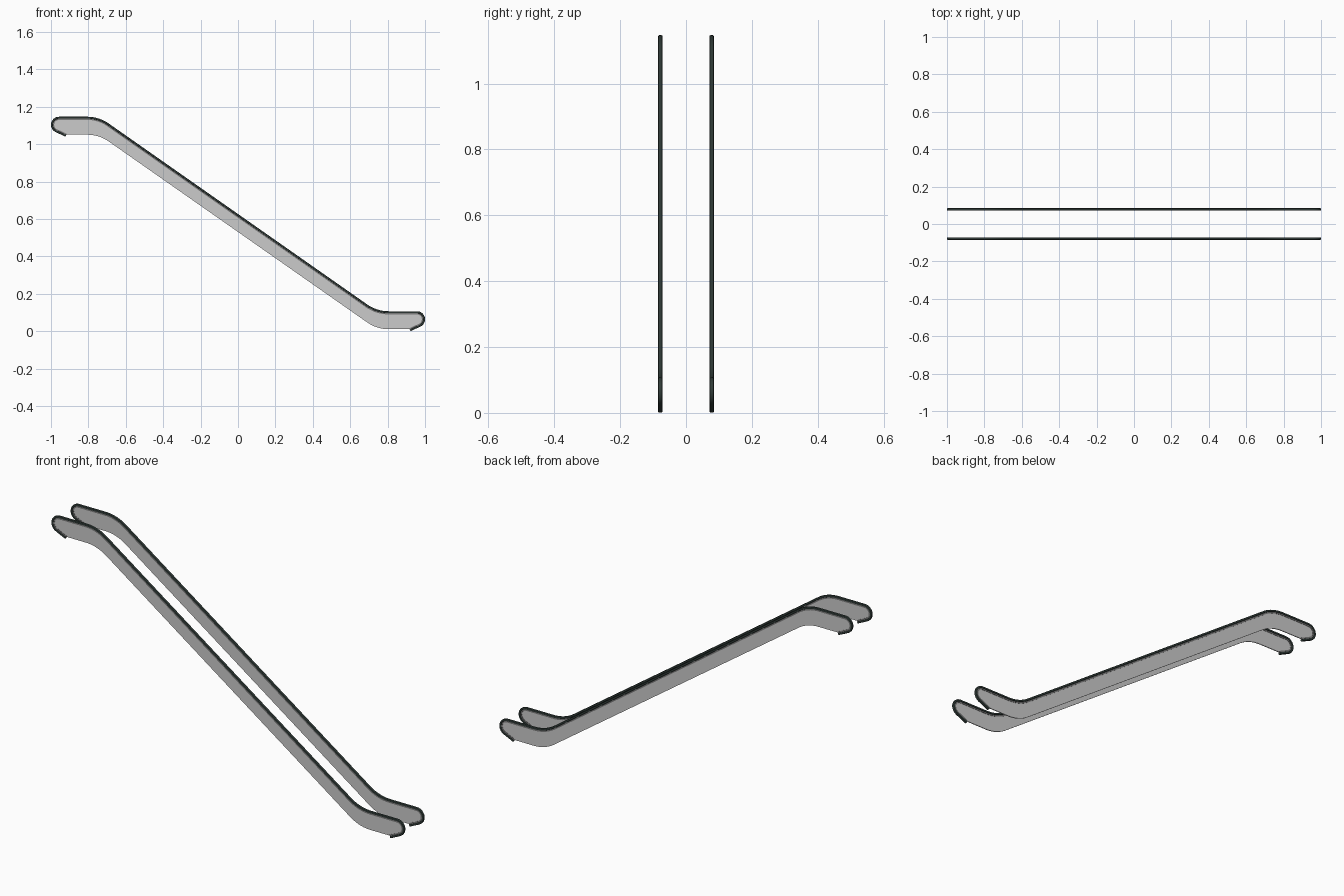
import bpy, bmesh
from math import radians, sin, cos, tan, atan2
from mathutils import Vector

if "Cube" in bpy.data.objects:
    bpy.data.objects.remove(bpy.data.objects["Cube"])

Y = 0.078                       # side offset of each balustrade
TOP, LOW = 1.147, 0.107         # handrail heights at the two landings
BEND_X, BEND_R = 0.743, 0.2
END_X, END_R, TAIL = 0.957, 0.043, 0.058
DEPTH = 0.096                   # vertical depth of panel below rail top


def material(name, color):
    m = bpy.data.materials.new(name)
    m.diffuse_color = color
    m.use_nodes = True
    m.node_tree.nodes["Principled BSDF"].inputs["Base Color"].default_value = m.diffuse_color
    return m


def bends(z_high, z_low, n=10):
    """Rounded upper and lower bends, listed left to right."""
    a = atan2(z_high - z_low, 2 * BEND_X)
    t = BEND_R * tan(a / 2)
    up = [Vector((-BEND_X - t + BEND_R * sin(a * i / n),
                  z_high - BEND_R + BEND_R * cos(a * i / n))) for i in range(n + 1)]
    mid = (z_high + z_low) / 2
    return up + [Vector((-p.x, 2 * mid - p.y)) for p in reversed(up)]


def end_loop(side, z, n=16):
    """Rounded end from the top round to the tucked-under tail."""
    c = Vector((0, z - END_R))
    pts = []
    for i in range(n + 1):
        a = radians(155 * i / n)
        pts.append(Vector((side * (END_X + END_R * sin(a)), c.y + END_R * cos(a))))
    a = radians(155)
    pts.append(pts[-1] + TAIL * Vector((side * cos(a), -sin(a))))
    return pts


path = end_loop(-1, TOP)[::-1] + bends(TOP, LOW) + end_loop(1, LOW)


def inset(pts, d):
    """Offset the rail line towards its inner side."""
    out = []
    for i, p in enumerate(pts):
        a = (p - pts[i - 1]).normalized() if i else None
        b = (pts[i + 1] - p).normalized() if i < len(pts) - 1 else None
        a, b = a or b, b or a
        t = (a + b).normalized()
        out.append(p + Vector((t.y, -t.x)) * d / max(t.dot(a), 0.5))
    return out


def finish(name, bm, mat=None):
    bmesh.ops.recalc_face_normals(bm, faces=bm.faces)
    me = bpy.data.meshes.new(name)
    bm.to_mesh(me)
    bm.free()
    ob = bpy.data.objects.new(name, me)
    bpy.context.collection.objects.link(ob)
    if mat:
        me.materials.append(mat)
    bpy.ops.object.select_all(action='DESELECT')
    bpy.context.view_layer.objects.active = ob
    ob.select_set(True)
    bpy.ops.object.shade_smooth_by_angle(angle=radians(35))
    ob.modifiers.new("other_side", 'MIRROR').use_axis = (False, True, False)
    return ob


def sweep(name, section, mat):
    """Sweep a closed (y, inward depth) section along the rail line."""
    bm = bmesh.new()
    columns = [[bm.verts.new((p.x, -Y + y, p.y)) for p in inset(path, d)]
               for y, d in section]
    k = len(columns)
    for j in range(k):
        a, b = columns[j], columns[(j + 1) % k]
        for i in range(len(path) - 1):
            bm.faces.new((a[i], a[i + 1], b[i + 1], b[i]))
    bm.faces.new([c[0] for c in columns])
    bm.faces.new([c[-1] for c in columns])
    return finish(name, bm, mat)


# Dark moving handrail with rounded shoulders
half = [(0.0035, 0.0), (0.0055, 0.001), (0.0065, 0.003),
        (0.0065, 0.007), (0.0055, 0.009), (0.0035, 0.010)]
sweep("handrail", half + [(-y, d) for y, d in reversed(half)],
      material("rubber", (0.03, 0.045, 0.04, 1)))

# Track beneath the handrail
sweep("handrail_track", [(0.0035, 0.008), (0.0035, 0.017), (-0.0035, 0.017), (-0.0035, 0.008)],
      material("track_metal", (0.2, 0.2, 0.2, 1)))

# Side panel filling the space below the rail
bm = bmesh.new()
outline = inset(path, 0.012) + bends(TOP - DEPTH, LOW - DEPTH)[::-1]
face = bm.faces.new([bm.verts.new((p.x, -Y - 0.002, p.y)) for p in outline])
ext = bmesh.ops.extrude_face_region(bm, geom=[face], use_keep_orig=True)
bmesh.ops.translate(bm, vec=(0, 0.004, 0),
                    verts=[g for g in ext["geom"] if isinstance(g, bmesh.types.BMVert)])
finish("side_panel", bm)
